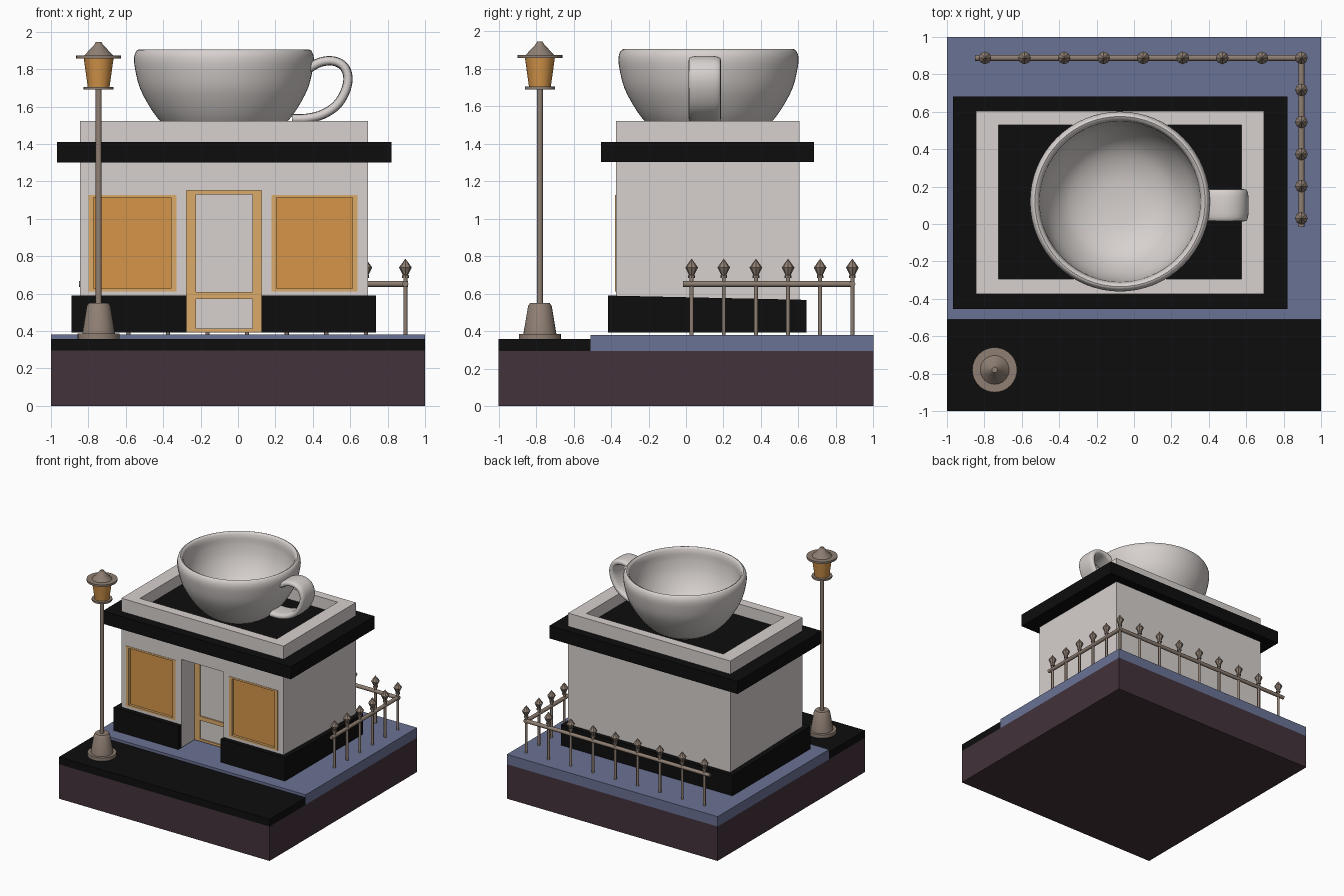
import bpy, bmesh, math
from mathutils import Vector

if "Cube" in bpy.data.objects:
    bpy.data.objects.remove(bpy.data.objects["Cube"])


def mat(name, r, g, b):
    m = bpy.data.materials.new(name)
    lin = [((c / 255 + 0.055) / 1.055) ** 2.4 if c > 10 else c / 255 / 12.92 for c in (r, g, b)]
    m.diffuse_color = (*lin, 1)
    m.use_nodes = True
    m.node_tree.nodes["Principled BSDF"].inputs["Base Color"].default_value = m.diffuse_color
    return m


WHITE = mat("warm_white", 215, 209, 206)
BLACK = mat("near_black", 13, 13, 13)
BLUE = mat("slate_blue", 106, 114, 148)
EARTH = mat("dark_plum", 66, 50, 58)
TAN = mat("light_ochre", 219, 170, 106)
GLOW = mat("amber_glass", 214, 150, 74)
METAL = mat("brown_grey_metal", 143, 127, 115)


def finish(bm, name, material, smooth=None):
    bmesh.ops.recalc_face_normals(bm, faces=bm.faces[:])
    me = bpy.data.meshes.new(name)
    bm.to_mesh(me)
    bm.free()
    ob = bpy.data.objects.new(name, me)
    bpy.context.collection.objects.link(ob)
    me.materials.append(material)
    bpy.ops.object.select_all(action='DESELECT')
    ob.select_set(True)
    bpy.context.view_layer.objects.active = ob
    if smooth:
        bpy.ops.object.shade_smooth_by_angle(angle=math.radians(smooth))
    return ob


def box(name, x, y, z, material):
    bm = bmesh.new()
    bmesh.ops.create_cube(bm, size=1)
    for v in bm.verts:
        v.co = [lim[0] if c < 0 else lim[1] for c, lim in zip(v.co, (x, y, z))]
    return finish(bm, name, material)


def cut(ob, x, y, z):
    cutter = box("cutter", x, y, z, ob.data.materials[0])
    cutter.hide_render = True
    mod = ob.modifiers.new("cut", 'BOOLEAN')
    mod.operation, mod.solver, mod.object = 'DIFFERENCE', 'EXACT', cutter
    bpy.context.view_layer.objects.active = ob
    bpy.ops.object.modifier_apply(modifier=mod.name)
    bpy.data.objects.remove(cutter)


def lathe(name, profile, centre, material, segs=32, smooth=35):
    """Spin (radius, z) points about a vertical axis."""
    bm = bmesh.new()
    rings = []
    for r, z in profile:
        if r == 0:
            rings.append([bm.verts.new((*centre, z))] * segs)
        else:
            rings.append([bm.verts.new((centre[0] + r * math.cos(2 * math.pi * i / segs),
                                        centre[1] + r * math.sin(2 * math.pi * i / segs), z))
                          for i in range(segs)])
    for a, b in zip(rings, rings[1:]):
        for i in range(segs):
            j = (i + 1) % segs
            bm.faces.new(list(dict.fromkeys((a[i], a[j], b[j], b[i]))))
    return finish(bm, name, material, smooth)


def spline(pts, steps):
    """Catmull-Rom curve through the points."""
    p = [Vector(q) for q in pts]
    p = [2 * p[0] - p[1]] + p + [2 * p[-1] - p[-2]]
    out = []
    for a, b, c, d in zip(p, p[1:], p[2:], p[3:]):
        for k in range(steps):
            t = k / steps
            out.append(0.5 * (2 * b + (c - a) * t + (2 * a - 5 * b + 4 * c - d) * t * t
                              + (3 * b - a - 3 * c + d) * t ** 3))
    return out + [p[-2]]


def rod(name, a, b, r, material, segs=12):
    a, b = Vector(a), Vector(b)
    bm = bmesh.new()
    bmesh.ops.create_cone(bm, cap_ends=True, segments=segs, radius1=r, radius2=r, depth=(b - a).length)
    rot = (b - a).to_track_quat('Z', 'Y')
    for v in bm.verts:
        v.co = rot @ v.co + (a + b) / 2
    return finish(bm, name, material, 50)


# Ground
box("base_block", (-1, 1), (-1, 1), (0, 0.295), EARTH)
box("road", (-1, 1), (-1, -0.51), (0.295, 0.357), BLACK)
box("pavement", (-1, 1), (-0.51, 1), (0.295, 0.38), BLUE)

# Building body with roof well, door recess and window openings
Z0 = 0.392
DOOR_X, DOOR_Y = (-0.275, 0.125), -0.185
WINDOWS = {"left": (-0.80, -0.33), "right": (0.18, 0.64)}
WZ = (0.612, 1.128)
body = box("building_walls", (-0.845, 0.695), (-0.375, 0.605), (Z0, 1.523), WHITE)
cut(body, (-0.725, 0.575), (-0.295, 0.53), (1.42, 1.7))
cut(body, DOOR_X, (-0.6, DOOR_Y), (0.2, 1.15))
for wx in WINDOWS.values():
    cut(body, wx, (-0.6, -0.33), WZ)
box("roof_deck", (-0.725, 0.575), (-0.295, 0.53), (1.415, 1.425), BLACK)

# Cornice ledge around the walls
cornice = box("cornice", (-0.967, 0.82), (-0.455, 0.682), (1.302, 1.41), BLACK)
cut(cornice, (-0.84, 0.69), (-0.37, 0.60), (1.2, 1.5))

# Plinth, a little lower at the back, open at the door
plinth = box("plinth", (-0.89, 0.738), (-0.417, 0.642), (Z0, 0.59), BLACK)
for v in plinth.data.vertices:
    if v.co.y > 0 and v.co.z > 0.5:
        v.co.z = 0.567
cut(plinth, (-0.84, 0.69), (-0.37, 0.60), (0.2, 0.8))
cut(plinth, DOOR_X, (-0.6, -0.3), (0.2, 0.8))


# Framed windows and door: frame block with sunken panes
def framed(name, x, y, z, panes, depth):
    frame = box(name + "_frame", x, y, z, TAN)
    for i, (px, pz) in enumerate(panes):
        cut(frame, px, (y[0] - 0.1, y[0] + depth), pz)
        box(f"{name}_pane_{i + 1}", px, (y[0] + depth - 0.004, y[0] + depth + 0.002), pz, GLOW)


for side, (x0, x1) in WINDOWS.items():
    framed(side + "_window", (x0, x1), (-0.378, -0.325), WZ,
           [((x0 + 0.027, x1 - 0.027), (WZ[0] + 0.015, WZ[1] - 0.015))], 0.025)
framed("door", DOOR_X, (DOOR_Y - 0.01, DOOR_Y + 0.03), (Z0, 1.15),
       [((-0.225, 0.077), (0.608, 1.13)), ((-0.225, 0.077), (0.412, 0.572))], 0.015)

# Giant cup on the roof
CUP = (-0.075, 0.12)
outer = spline([(0.22, 1.42), (0.275, 1.455), (0.34, 1.52), (0.395, 1.595), (0.45, 1.70),
                (0.477, 1.81), (0.48, 1.865), (0.468, 1.897), (0.455, 1.905)], 3)
inner = spline([(0.44, 1.897), (0.43, 1.865), (0.425, 1.80), (0.40, 1.70), (0.345, 1.60),
                (0.27, 1.525), (0.15, 1.477), (0, 1.465)], 3)
profile = [(0, 1.42)] + [tuple(p) for p in outer + inner[:-1]] + [(0, 1.465)]
lathe("cup", profile, CUP, WHITE, 64, 50)

# Cup handle: a wide rounded strap swept along a curve
path = spline([(0.37, 1.80), (0.44, 1.837), (0.51, 1.843), (0.565, 1.815), (0.588, 1.755),
               (0.573, 1.68), (0.525, 1.605), (0.45, 1.557), (0.37, 1.537), (0.29, 1.535)], 4)
bm = bmesh.new()
rings = []
for i, p in enumerate(path):
    t = (path[min(i + 1, len(path) - 1)] - path[max(i - 1, 0)]).normalized()
    ring = []
    for k in range(20):
        c, s = math.cos(k * math.pi / 10), math.sin(k * math.pi / 10)
        w = 0.086 * math.copysign(abs(c) ** 0.6, c)
        h = 0.025 * math.copysign(abs(s) ** 0.6, s)
        ring.append(bm.verts.new((p.x - t.y * h, 0.10 + w, p.y + t.x * h)))
    rings.append(ring)
for a, b in zip(rings, rings[1:]):
    for k in range(20):
        bm.faces.new((a[k], a[(k + 1) % 20], b[(k + 1) % 20], b[k]))
bm.faces.new(rings[0])
bm.faces.new(rings[-1])
finish(bm, "cup_handle", WHITE, 60)

# Street lamp
LAMP = (-0.745, -0.78)
lathe("lamp_foot", [(0, 0.357), (0.112, 0.357), (0.112, 0.386), (0.088, 0.386), (0.063, 0.535),
                    (0.052, 0.55), (0, 0.55)], LAMP, METAL)
lathe("lamp_pole", [(0, 0.54), (0.016, 0.54), (0.016, 1.70), (0, 1.70)], LAMP, METAL, 16)
lathe("lamp_tray", [(0, 1.69), (0.08, 1.69), (0.08, 1.705), (0, 1.705)], LAMP, METAL)
lathe("lamp_glass", [(0, 1.703), (0.058, 1.703), (0.08, 1.86), (0, 1.86)], LAMP, GLOW, 16)
lathe("lamp_cap", [(0, 1.857), (0.12, 1.857), (0.12, 1.873), (0.077, 1.873), (0.022, 1.932),
                   (0.015, 1.945), (0, 1.945)], LAMP, METAL)

# Fence along the back and right: spiked posts and two rails
FX, FY = 0.895, 0.888
spots = [(-0.797 + 0.2115 * i, FY) for i in range(9)] + [(FX, 0.03 + 0.1716 * i) for i in range(5)]
for i, c in enumerate(spots):
    lathe(f"fence_post_{i + 1}", [(0, 0.375), (0.011, 0.375), (0.011, 0.69), (0, 0.69)], c, METAL, 10, 50)
    lathe(f"fence_spike_{i + 1}", [(0, 0.684), (0.018, 0.684), (0.018, 0.697), (0.014, 0.70),
                                   (0.034, 0.74), (0, 0.787)], c, METAL, 8, 20)
rod("back_rail", (-0.85, FY, 0.652), (0.91, FY, 0.652), 0.016, METAL)
rod("side_rail", (FX, -0.015, 0.652), (FX, 0.9, 0.652), 0.016, METAL)
